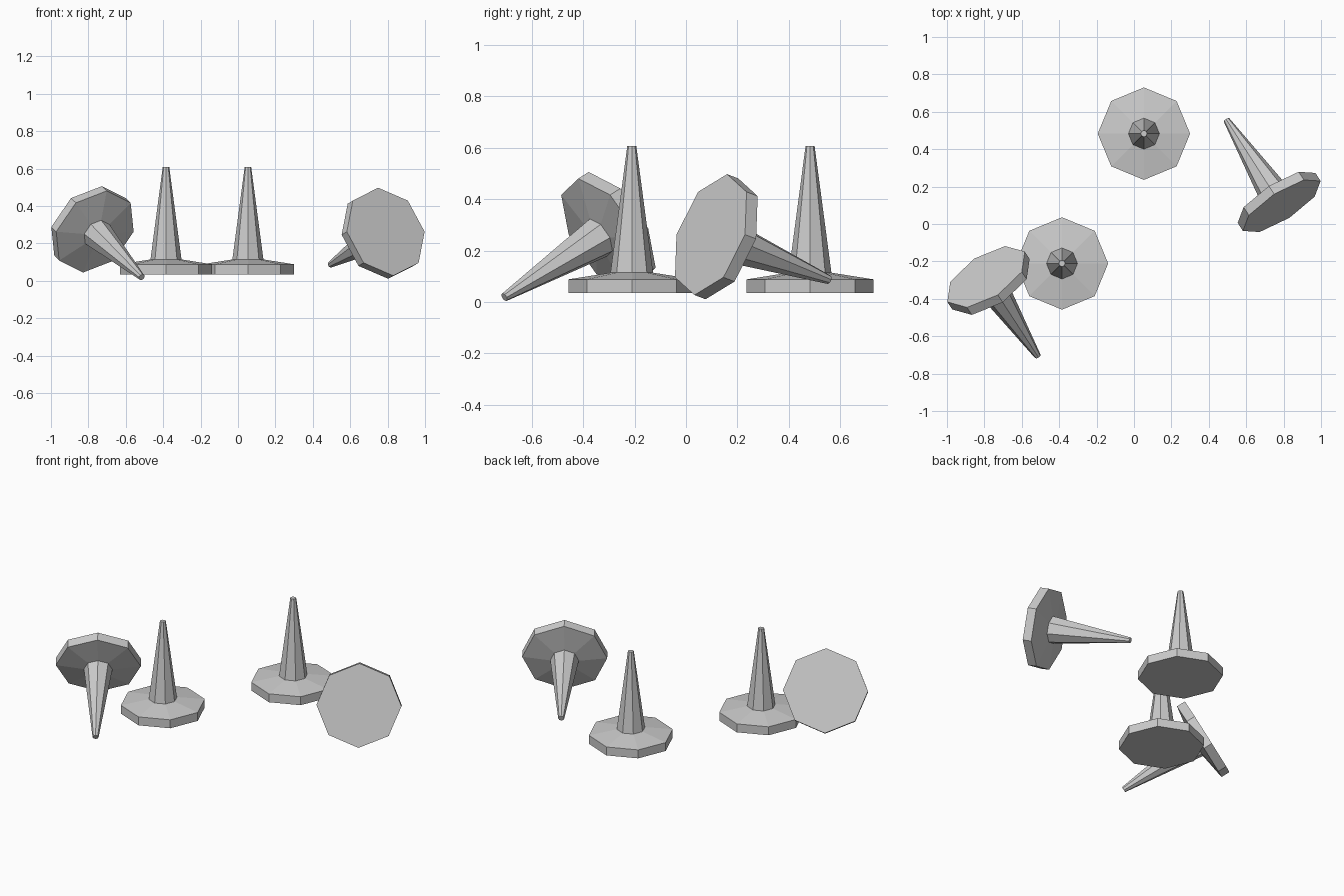
import bpy, bmesh
from math import cos, sin, pi
from mathutils import Vector, Matrix

if "Cube" in bpy.data.objects:
    bpy.data.objects.remove(bpy.data.objects["Cube"])

SIDES = 8
# profile (radius, height), origin at the middle of the base slab
PROFILE = [(0.247, -0.027), (0.247, 0.027), (0.083, 0.053), (0.0175, 0.547)]


def traffic_cone(name, centre, tip):
    centre = Vector(centre)
    axis = (Vector(tip) - centre).normalized()
    # one corner of the octagon points as far up as it can
    ref = Vector((0, 1, 0)) if abs(axis.z) > 0.99 else Vector((0, 0, 1))
    up = (ref - axis * ref.dot(axis)).normalized()
    side = axis.cross(up)
    frame = Matrix((up, side, axis)).transposed().to_4x4()

    bm = bmesh.new()
    rings = [[bm.verts.new((r * cos(2 * pi * i / SIDES), r * sin(2 * pi * i / SIDES), z))
              for i in range(SIDES)] for r, z in PROFILE]
    for low, high in zip(rings, rings[1:]):
        for i in range(SIDES):
            j = (i + 1) % SIDES
            bm.faces.new((low[i], low[j], high[j], high[i]))
    bm.faces.new(rings[0][::-1])
    bm.faces.new(rings[-1])
    mesh = bpy.data.meshes.new(name)
    bm.to_mesh(mesh)
    bm.free()
    obj = bpy.data.objects.new(name, mesh)
    obj.matrix_world = Matrix.Translation(centre) @ frame
    bpy.context.collection.objects.link(obj)


# standing cones
for name, x, y in (("standing_cone_back", 0.053, 0.483),
                   ("standing_cone_front", -0.385, -0.211)):
    traffic_cone(name, (x, y, 0.061), (x, y, 0.608))

# fallen cones
traffic_cone("fallen_cone_left", (-0.778, -0.302, 0.275), (-0.512, -0.711, 0.016))
traffic_cone("fallen_cone_right", (0.776, 0.118, 0.254), (0.495, 0.556, 0.087))
